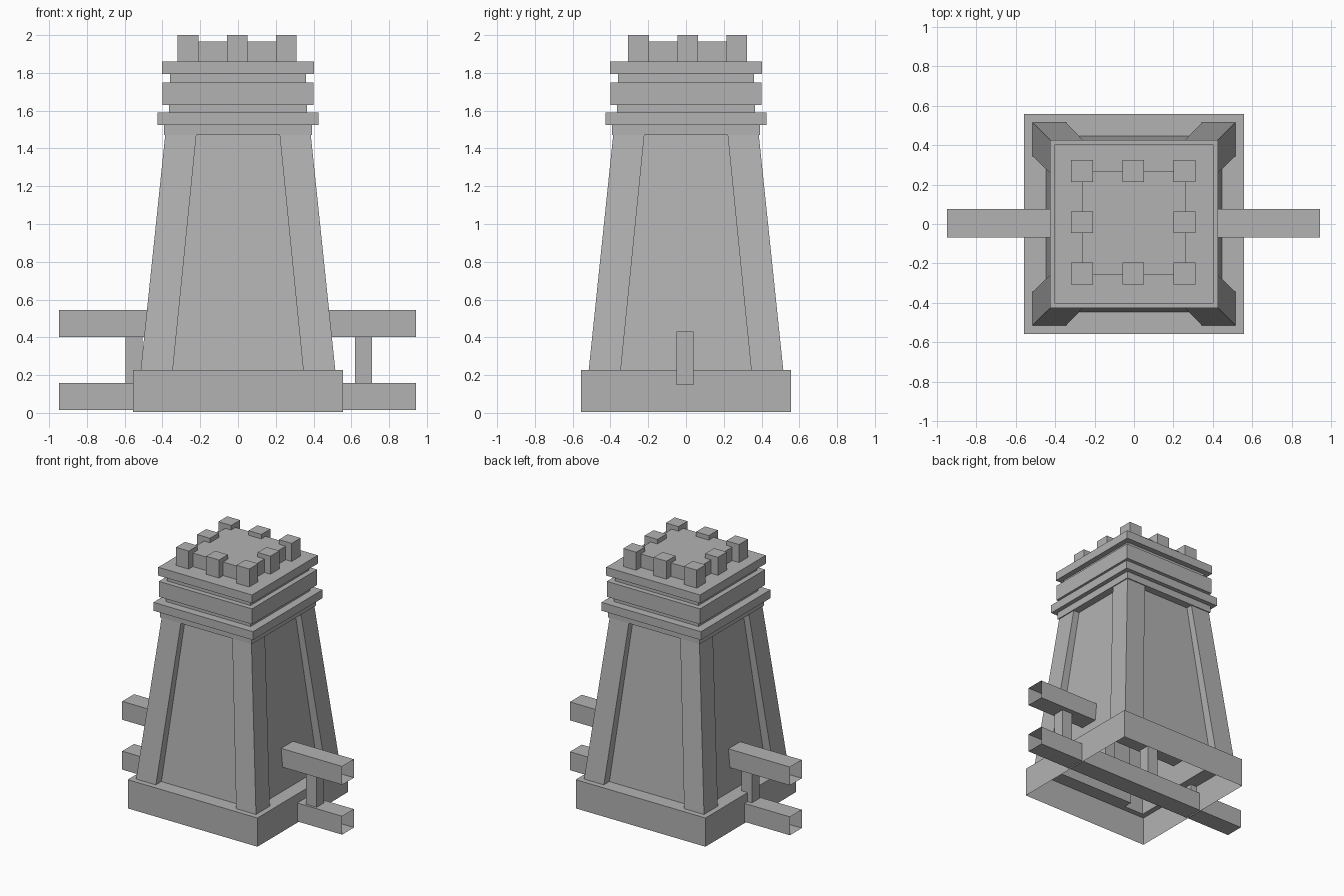
import bpy
import bmesh
from mathutils import Matrix

cube = bpy.data.objects.get("Cube")
if cube:
    bpy.data.objects.remove(cube, do_unlink=True)

GREY = (0.45, 0.45, 0.45, 1.0)
stone = bpy.data.materials.new("stone grey")
stone.use_nodes = True
stone.diffuse_color = GREY
stone.node_tree.nodes["Principled BSDF"].inputs["Base Color"].default_value = GREY


def finish(bm, name):
    mesh = bpy.data.meshes.new(name)
    bm.to_mesh(mesh)
    bm.free()
    mesh.materials.append(stone)
    obj = bpy.data.objects.new(name, mesh)
    bpy.context.collection.objects.link(obj)
    return obj


def box(name, x, y, z, open_ends=False):
    """Box from (min, max) ranges, optionally a tube open along x."""
    bm = bmesh.new()
    size = [r[1] - r[0] for r in (x, y, z)]
    centre = [(r[0] + r[1]) / 2 for r in (x, y, z)]
    matrix = Matrix.Translation(centre) @ Matrix.Diagonal((*size, 1))
    bmesh.ops.create_cube(bm, size=1, matrix=matrix)
    if open_ends:
        bm.normal_update()
        ends = [f for f in bm.faces if abs(f.normal.x) > 0.9]
        bmesh.ops.delete(bm, geom=ends, context='FACES')
    return finish(bm, name)


def around(quarter, z):
    """Repeat a quarter outline four times about the z axis."""
    points = []
    for _ in range(4):
        points += [(px, py, z) for px, py in quarter]
        quarter = [(-py, px) for px, py in quarter]
    return points


def section(outer, edge, panel, z):
    """Square with a corner pier on each corner and recessed panels."""
    return around([(panel, edge), (outer, edge), (outer, outer),
                   (edge, outer), (edge, panel)], z)


def square(outer, edge, z):
    inner = edge - 0.03
    return around([(outer, inner), (outer, edge), (outer, outer),
                   (edge, outer), (inner, outer)], z)


def loft(name, loops):
    bm = bmesh.new()
    rings = [[bm.verts.new(p) for p in loop] for loop in loops]
    for low, high in zip(rings, rings[1:]):
        n = len(low)
        for i in range(n):
            j = (i + 1) % n
            bm.faces.new((low[i], low[j], high[j], high[i]))
    return finish(bm, name)


# Hollow plinth with a ledge, and the tapered tower with recessed panels
foot = section(0.515, 0.345, 0.447, 0.228)
loft("plinth", [square(0.557, 0.345, 0.005), square(0.557, 0.345, 0.228), foot])
loft("tower_body", [foot, section(0.385, 0.22, 0.335, 1.475)])

# Stepped cornice
cornice = [("collar", 0.393, 1.47, 1.525), ("lower_ledge", 0.427, 1.525, 1.59),
           ("lower_neck", 0.365, 1.59, 1.63), ("band", 0.40, 1.63, 1.75),
           ("upper_neck", 0.36, 1.75, 1.795), ("upper_ledge", 0.403, 1.795, 1.86)]
for name, half, bottom, top in cornice:
    box(name, (-half, half), (-half, half), (bottom, top))

# Roof platform and battlements
box("roof_platform", (-0.26, 0.26), (-0.255, 0.267), (1.86, 1.965))
for row in (-1, 0, 1):
    for col in (-1, 0, 1):
        if row or col:
            cx, cy = 0.26 * col - 0.004, 0.26 * row + 0.009
            box("battlement", (cx - 0.055, cx + 0.055),
                (cy - 0.055, cy + 0.055), (1.86, 2.0))

# Open-ended cross beams and the posts between them
for name, bottom in (("lower_beam", 0.015), ("upper_beam", 0.402)):
    box(name, (-0.947, 0.943), (-0.068, 0.077), (bottom, bottom + 0.143), True)
for i in range(4):
    cx = -0.55 + 0.405 * i
    box("beam_post", (cx - 0.045, cx + 0.045), (-0.05, 0.04), (0.148, 0.43))
